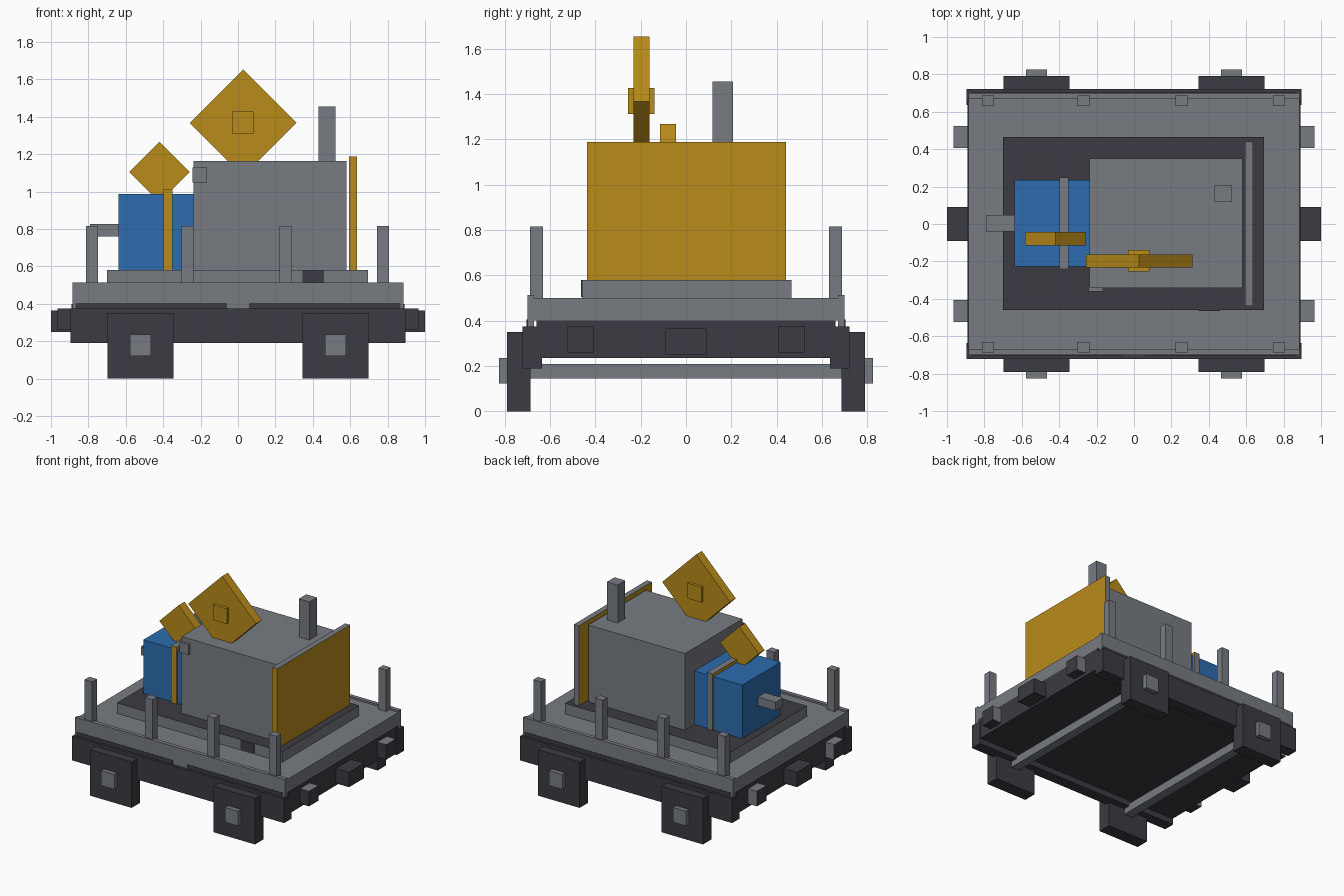
import bpy
import bmesh
from math import radians
from mathutils import Matrix, Vector

cube = bpy.data.objects.get("Cube")
if cube:
    bpy.data.objects.remove(cube, do_unlink=True)


def material(name, rgb):
    m = bpy.data.materials.new(name)
    m.use_nodes = True
    color = (*rgb, 1)
    m.diffuse_color = color
    m.node_tree.nodes["Principled BSDF"].inputs["Base Color"].default_value = color
    return m


GREY = material("steel grey", (0.185, 0.2, 0.225))
DARK = material("dark iron", (0.045, 0.043, 0.054))
GOLD = material("ochre yellow", (0.49, 0.26, 0.01))
BLUE = material("blue paint", (0.025, 0.15, 0.43))


def box(name, x, y, z, mat, second=None, rule=None, turn=0):
    """Box from (min, max) ranges; faces whose normal meets the rule get the second colour."""
    size = [b - a for a, b in (x, y, z)]
    bm = bmesh.new()
    bmesh.ops.create_cube(bm, size=1, matrix=Matrix.Diagonal((*size, 1)))
    bm.normal_update()
    if rule:
        for f in bm.faces:
            f.material_index = int(rule(f.normal))
    mesh = bpy.data.meshes.new(name)
    bm.to_mesh(mesh)
    bm.free()
    for m in (mat, second):
        if m:
            mesh.materials.append(m)
    obj = bpy.data.objects.new(name, mesh)
    obj.location = Vector([(a + b) / 2 for a, b in (x, y, z)])
    obj.rotation_euler.y = radians(turn)
    bpy.context.collection.objects.link(obj)
    return obj


def span(centre, half):
    return (centre - half, centre + half)


def side(s, near, far):
    return tuple(sorted((s * near, s * far)))


def top_only(n):
    return n.z > 0.5


def top_or_back(n):
    return n.z > 0.5 or n.y > 0.5


# Solid underframe and deck
box("underframe", (-0.89, 0.89), (-0.66, 0.66), (0.235, 0.40), DARK)
box("deck", (-0.885, 0.885), (-0.68, 0.68), (0.40, 0.50), GREY)
for s, tag in ((-1, "right"), (1, "left")):
    box(f"coupler_{tag}", side(s, 0.88, 1.0), (-0.09, 0.09), (0.25, 0.365), DARK)
    for b in (-1, 1):
        box(f"buffer_{tag}", side(s, 0.88, 0.965), span(b * 0.465, 0.058),
            (0.26, 0.375), DARK, GREY, top_or_back)

# Side beams, deck edges, posts and wheels
for s, tag in ((-1, "front"), (1, "back")):
    box(f"side_beam_{tag}", (-0.895, 0.895), side(s, 0.635, 0.722), (0.19, 0.375), DARK)
    box(f"deck_edge_{tag}", (-0.885, 0.885), side(s, 0.67, 0.70), (0.375, 0.513), GREY)
    for h in (-1, 1):
        box(f"wheel_{tag}", side(h, 0.345, 0.697), side(s, 0.687, 0.79), (0, 0.35), DARK)
        box(f"hub_{tag}", span(h * 0.522, 0.056), side(s, 0.78, 0.825), (0.122, 0.235), GREY)
    for px in (-0.78, -0.27, 0.253, 0.775):
        box(f"post_{tag}", span(px, 0.032), side(s, 0.632, 0.688), (0.49, 0.815), GREY)

# Dark strips along the deck edges, parted in the middle of the front
box("edge_strip_back", (-0.87, 0.87), (0.69, 0.703), (0.37, 0.405), DARK)
for h in (-1, 1):
    box("edge_strip_front", side(h, 0.06, 0.87), (-0.703, -0.69), (0.37, 0.405), DARK)
    box("axle", span(h * 0.522, 0.035), (-0.69, 0.69), (0.145, 0.21), GREY)

# Raised platform with a dark top and a hatch on its front edge
box("platform", (-0.70, 0.695), (-0.46, 0.466), (0.49, 0.58), GREY, DARK, top_only)
box("platform_hatch", (0.345, 0.46), (-0.464, -0.455), (0.505, 0.579), DARK)

# Main body, chimney and end panel
box("body", (-0.237, 0.579), (-0.342, 0.35), (0.57, 1.165), GREY)
box("chimney", (0.43, 0.52), (0.118, 0.208), (1.15, 1.455), GREY)
box("end_panel", (0.594, 0.637), (-0.438, 0.442), (0.58, 1.188), GOLD, GREY, top_or_back)
box("lamp", (-0.243, -0.165), (-0.36, -0.33), (1.05, 1.13), GREY)

# Blue cabinet, strap and handle
box("cabinet", (-0.64, -0.23), (-0.227, 0.235), (0.57, 0.988), BLUE)
box("cabinet_strap", (-0.398, -0.351), (-0.24, 0.248), (0.58, 1.013), GOLD, GREY, top_or_back)
box("handle", (-0.79, -0.63), (-0.04, 0.047), (0.76, 0.826), GREY)

# Square plates standing on a corner, with a raised centre
box("large_diamond", span(0.028, 0.202), (-0.232, -0.162), span(1.368, 0.202), GOLD, turn=45)
box("diamond_centre", span(0.026, 0.058), (-0.255, -0.14), span(1.37, 0.058), GOLD)
box("small_diamond", span(-0.42, 0.115), (-0.115, -0.044), span(1.105, 0.115), GOLD, turn=45)
